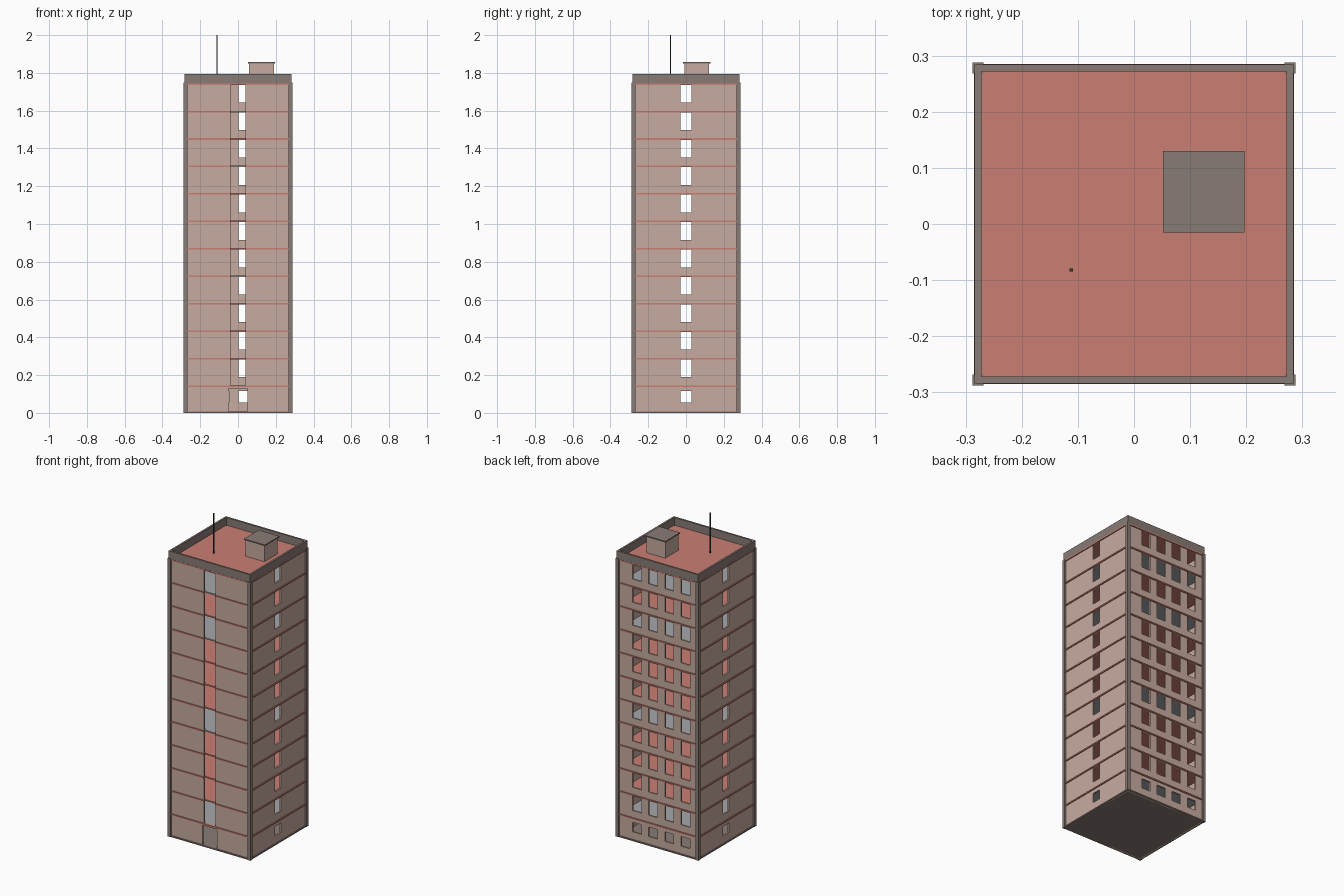
import bpy
import bmesh
from mathutils import Matrix, Vector

if "Cube" in bpy.data.objects:
    bpy.data.objects.remove(bpy.data.objects["Cube"], do_unlink=True)


def material(name, rgb):
    m = bpy.data.materials.new(name)
    m.use_nodes = True
    m.diffuse_color = (*rgb, 1)
    m.node_tree.nodes["Principled BSDF"].inputs["Base Color"].default_value = (*rgb, 1)
    return m


TAN = material("tan_panel", (0.57, 0.41, 0.35))
RED = material("brick_red", (0.59, 0.21, 0.17))
BROWN = material("grey_brown_concrete", (0.25, 0.20, 0.18))
GREY = material("light_grey_floor", (0.38, 0.39, 0.41))
DARK = material("dark_metal", (0.045, 0.04, 0.04))


def add_boxes(name, boxes, mat, turn=0):
    """One object from boxes (x0, x1, y0, y1, z0, z1), turned by quarter turns about z."""
    bm = bmesh.new()
    for x0, x1, y0, y1, z0, z1 in boxes:
        centre = Vector((x0 + x1, y0 + y1, z0 + z1)) / 2
        size = Vector((x1 - x0, y1 - y0, z1 - z0))
        bmesh.ops.create_cube(bm, size=1, matrix=Matrix.LocRotScale(centre, None, size))
    quarter = Matrix(((0, -1, 0), (1, 0, 0), (0, 0, 1)))
    for _ in range(turn):
        bmesh.ops.transform(bm, matrix=quarter.to_4x4(), verts=bm.verts)
    mesh = bpy.data.meshes.new(name)
    bm.to_mesh(mesh)
    bm.free()
    mesh.materials.append(mat)
    obj = bpy.data.objects.new(name, mesh)
    bpy.context.collection.objects.link(obj)
    return obj


def ring(outer, inner, z0, z1):
    """Square frame made of four bars."""
    return [(-outer, outer, -outer, -inner, z0, z1), (-outer, outer, inner, outer, z0, z1),
            (-outer, -inner, -inner, inner, z0, z1), (inner, outer, -inner, inner, z0, z1)]


STOREYS = 12
H = 0.1454
ROOF = STOREYS * H
WALL, INNER, BAND, PILLAR = 0.279, 0.269, 0.285, 0.288
BAND_T = 0.008
SLOT, DOOR = 0.04, 0.05


def wall_boxes(half, openings):
    """Wall facing -y; openings(storey) gives spans and the sill and head heights."""
    boxes = []
    for k in range(STOREYS):
        z0, z1 = k * H, (k + 1) * H
        spans, sill, head = openings(k)
        edge = -half
        for a, b in spans:
            boxes.append((edge, a, -WALL, -INNER, z0, z1))
            if sill > 0:
                boxes.append((a, b, -WALL, -INNER, z0, z0 + sill))
            if head < H:
                boxes.append((a, b, -WALL, -INNER, z0 + head, z1))
            edge = b
        boxes.append((edge, half, -WALL, -INNER, z0, z1))
    return boxes


def front_openings(k):
    if k == 0:
        return [(-DOOR, DOOR)], 0.0, 0.13
    return [(-SLOT, SLOT)], 0.0, H


def window_openings(spans):
    def rule(k):
        return (spans, 0.055, 0.115) if k == 0 else (spans, 0.044, H - BAND_T)
    return rule


# Walls
back_spans = [(c - 0.031, c + 0.031) for c in (-0.145, -0.033, 0.079, 0.191)]
side_rule = window_openings([(-0.03, 0.03)])
add_boxes("front_wall", wall_boxes(WALL, front_openings), TAN)
add_boxes("right_side_wall", wall_boxes(INNER, side_rule), TAN, 1)
add_boxes("back_wall", wall_boxes(WALL, window_openings(back_spans)), TAN, 2)
add_boxes("left_side_wall", wall_boxes(INNER, side_rule), TAN, 3)

# Ledges between storeys, left open at the front slot
bands = []
for k in range(1, STOREYS + 1):
    z1 = k * H
    z0 = z1 - BAND_T
    front, *others = ring(BAND, INNER + 0.002, z0, z1)
    bands += others
    gap = SLOT if 1 < k < STOREYS else 0
    bands += [(-BAND, -gap, *front[2:]), (gap, BAND, *front[2:])]
add_boxes("storey_ledges", bands, RED)

# Floors inside
red_levels = {2, 3, 4, 6, 7, 8, 10}
for k in range(1, STOREYS):
    plate = (-INNER, INNER, -INNER, INNER, k * H - BAND_T, k * H)
    add_boxes(f"floor_{k}", [plate], RED if k in red_levels else GREY)

# Base, corner pillars, roof and parapet
add_boxes("base_plate", [(-BAND, BAND, -BAND, BAND, 0, 0.008)], BROWN)
pillars = []
for sx in (-1, 1):
    for sy in (-1, 1):
        xs = sorted((sx * PILLAR, sx * 0.268))
        ys = sorted((sy * PILLAR, sy * 0.268))
        pillars.append((*xs, *ys, 0, ROOF + 0.004))
add_boxes("corner_pillars", pillars, BROWN)
add_boxes("roof", [(-0.275, 0.275, -0.275, 0.275, ROOF - BAND_T, ROOF + 0.002)], RED)
add_boxes("parapet", ring(0.284, 0.272, ROOF, 1.795), BROWN)

# Roof hut and aerial
add_boxes("roof_hut", [(0.058, 0.19, -0.008, 0.123, ROOF, 1.85)], TAN)
add_boxes("roof_hut_cap", [(0.052, 0.197, -0.015, 0.13, 1.85, 1.857)], BROWN)
add_boxes("aerial", [(-0.115, -0.109, -0.085, -0.079, ROOF, 2.0)], DARK)
